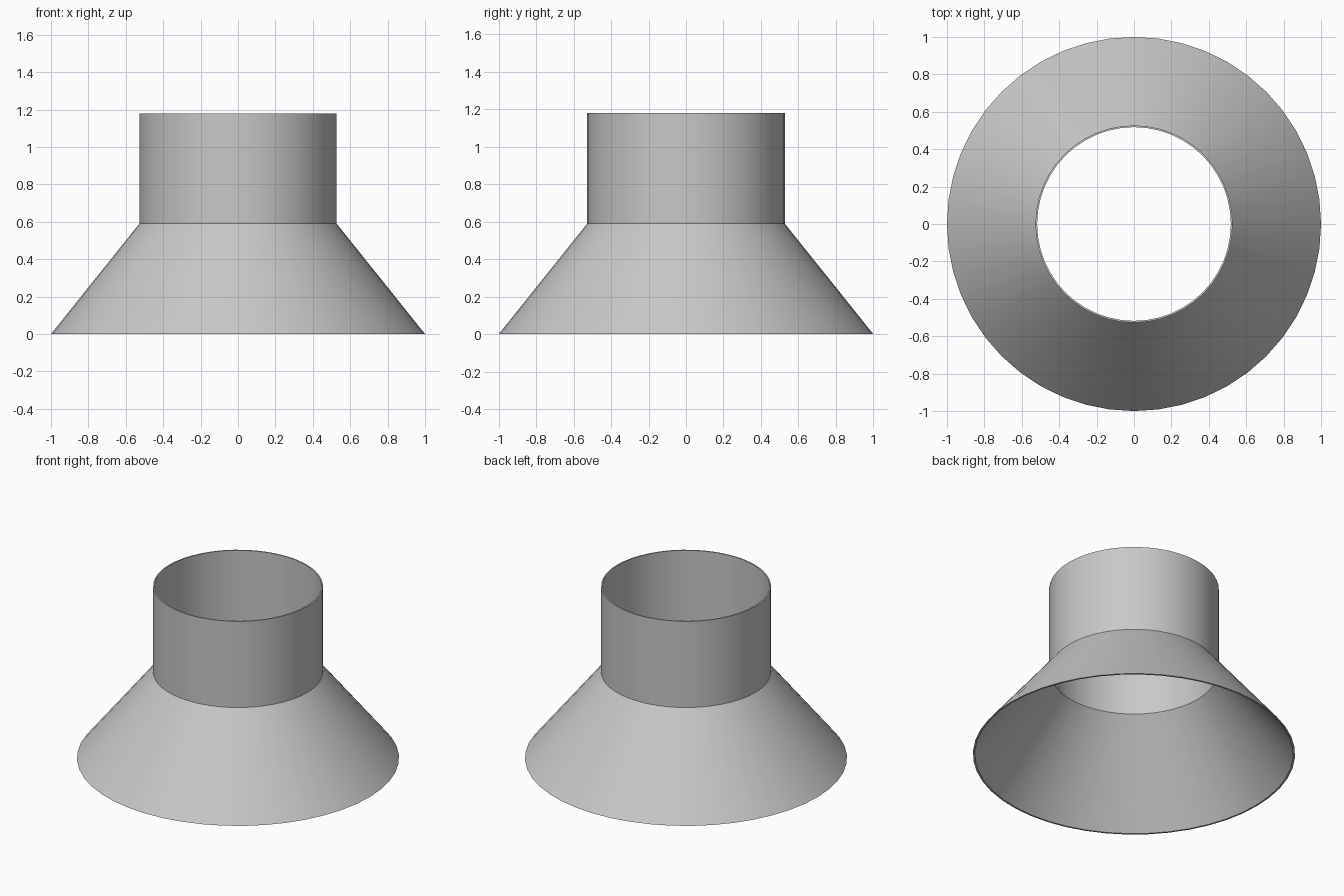
import bpy
import math

SIDES = 48
WALL = 0.009
NECK_R, NECK_Z, TOP_Z = 0.527, 0.59, 1.18

cube = bpy.data.objects.get("Cube")
if cube:
    bpy.data.objects.remove(cube, do_unlink=True)

grey = bpy.data.materials.new("plain_grey")
grey.use_nodes = True
colour = (0.58, 0.58, 0.58, 1)
grey.diffuse_color = colour
grey.node_tree.nodes["Principled BSDF"].inputs["Base Color"].default_value = colour


def revolve(name, profile):
    """Turn a closed (radius, height) profile around the z axis."""
    n = len(profile)
    verts, faces = [], []
    for s in range(SIDES):
        a = math.tau * s / SIDES
        verts += [(r * math.cos(a), r * math.sin(a), z) for r, z in profile]
        t = (s + 1) % SIDES
        for i in range(n):
            j = (i + 1) % n
            faces.append((s * n + i, t * n + i, t * n + j, s * n + j))
    mesh = bpy.data.meshes.new(name)
    mesh.from_pydata(verts, [], faces)
    mesh.materials.append(grey)
    obj = bpy.data.objects.new(name, mesh)
    bpy.context.collection.objects.link(obj)
    bpy.ops.object.select_all(action="DESELECT")
    obj.select_set(True)
    bpy.context.view_layer.objects.active = obj
    bpy.ops.object.shade_smooth_by_angle(angle=math.radians(30))
    return obj


# Thin open shell: flared skirt, straight collar, then back down the inside
revolve("flared_collar", [
    (1.0, 0), (NECK_R, NECK_Z), (NECK_R, TOP_Z),
    (NECK_R - WALL, TOP_Z), (NECK_R - WALL, NECK_Z - WALL / 2), (1.0 - WALL * 1.3, 0),
])
